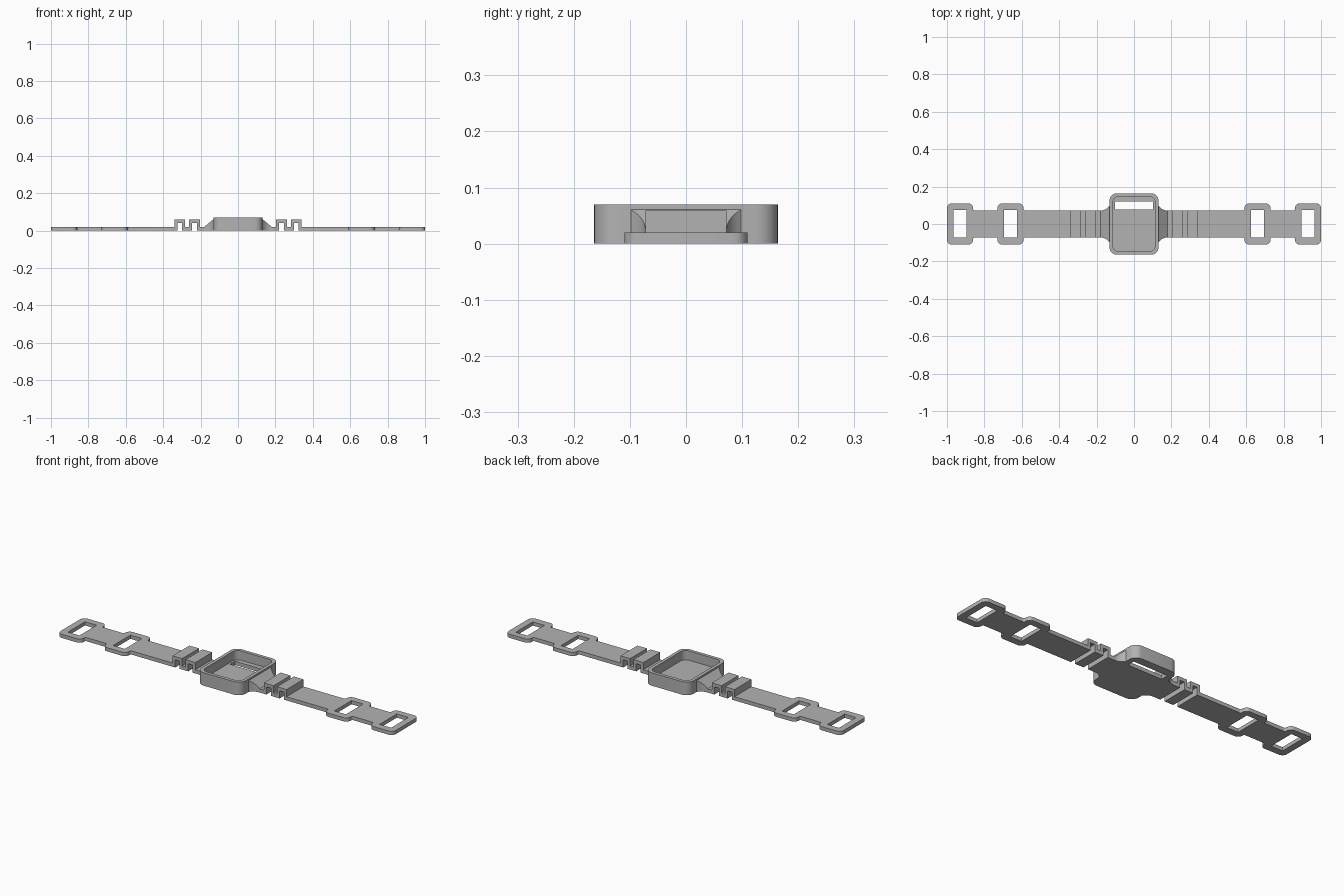
import bpy, bmesh, math
from mathutils import Vector, Matrix

if "Cube" in bpy.data.objects:
    bpy.data.objects.remove(bpy.data.objects["Cube"], do_unlink=True)

grey = bpy.data.materials.new("plain grey")
grey.use_nodes = True
colour = (0.45, 0.45, 0.45, 1)
grey.diffuse_color = colour
grey.node_tree.nodes["Principled BSDF"].inputs["Base Color"].default_value = colour

STRAP_W, STRAP_H = 0.072, 0.02
CASE_X, CASE_Y, CASE_H, WALL = 0.131, 0.164, 0.07, 0.018


def finish(name, bm):
    bmesh.ops.recalc_face_normals(bm, faces=bm.faces)
    mesh = bpy.data.meshes.new(name)
    bm.to_mesh(mesh)
    bm.free()
    mesh.materials.append(grey)
    obj = bpy.data.objects.new(name, mesh)
    bpy.context.collection.objects.link(obj)
    bpy.ops.object.select_all(action="DESELECT")
    obj.select_set(True)
    bpy.context.view_layer.objects.active = obj
    bpy.ops.object.shade_smooth_by_angle(angle=math.radians(30))
    return obj


def rounded(corners, steps=6):
    """Closed outline from (x, y, radius) corners, each rounded by an arc."""
    out = []
    for i, (x, y, r) in enumerate(corners):
        p = Vector((x, y))
        a = (Vector(corners[i - 1][:2]) - p).normalized()
        b = (Vector(corners[(i + 1) % len(corners)][:2]) - p).normalized()
        if r == 0:
            out.append(p)
            continue
        centre = p + (a + b) * r
        for k in range(steps + 1):
            t = k / steps * math.pi / 2
            out.append(centre - b * r * math.cos(t) - a * r * math.sin(t))
    return out


def rect(x0, x1, y0, y1, r=0):
    return rounded([(x0, y0, r), (x1, y0, r), (x1, y1, r), (x0, y1, r)])


def plate(name, loops, z0, z1, matrix=Matrix()):
    """Extrude an outline, with further loops as holes, from z0 to z1."""
    bm = bmesh.new()
    edges = []
    for loop in loops:
        vs = [bm.verts.new((p[0], p[1], z0)) for p in loop]
        edges += [bm.edges.new((v, vs[i - 1])) for i, v in enumerate(vs)]
    bmesh.ops.triangle_fill(bm, edges=edges, use_beauty=True)
    ext = bmesh.ops.extrude_face_region(bm, geom=bm.faces[:], use_keep_orig=True)
    top = [g for g in ext["geom"] if isinstance(g, bmesh.types.BMVert)]
    bmesh.ops.translate(bm, verts=top, vec=(0, 0, z1 - z0))
    bmesh.ops.transform(bm, matrix=matrix, verts=bm.verts)
    return finish(name, bm)


# Case: rounded wall around a slotted floor
outer = rect(-CASE_X, CASE_X, -CASE_Y, CASE_Y, 0.04)
inner = rect(WALL - CASE_X, CASE_X - WALL, WALL - CASE_Y, CASE_Y - WALL, 0.03)
plate("case_wall", [outer, inner], 0, CASE_H)
plate("case_floor", [inner, rect(-0.102, 0.102, 0.078, 0.12)], 0, 0.02)

# Strap outline: narrow band with two wide buckle pads
pads = [(0.59, 0.73), (0.86, 1.0)]
PAD_W, CONVEX, CONCAVE = 0.11, 0.026, 0.008
upper = [(0.34, STRAP_W, 0)]
for x0, x1 in pads:
    upper += [(x0, STRAP_W, CONCAVE), (x0, PAD_W, CONVEX), (x1, PAD_W, CONVEX)]
    if x1 < 1:
        upper.append((x1, STRAP_W, CONCAVE))
strap = rounded(upper + [(x, -y, r) for x, y, r in reversed(upper)])
holes = [rect(x0 + 0.035, x1 - 0.036, -STRAP_W, 0.074) for x0, x1 in pads]

# Folded section: profile in x and z with two hollow ribs
ribs = [(0.204, 0.263), (0.283, 0.34)]
LEG, RIB_TOP = 0.016, 0.059
top_line, under = [(0.18, STRAP_H)], [(0.18, 0)]
for x0, x1 in ribs:
    base = STRAP_H
    top_line += [(x0, base), (x0, RIB_TOP), (x1, RIB_TOP), (x1, base)]
    under += [(x0 + LEG, 0), (x0 + LEG, RIB_TOP - 0.018),
              (x1 - LEG, RIB_TOP - 0.018), (x1 - LEG, 0)]
under.append((0.34, 0))
profile = top_line + under[::-1]

for side, s in (("left", 1), ("right", -1)):
    flip = Matrix.Diagonal((s, 1, 1, 1))
    plate(side + "_strap", [strap] + holes, 0, STRAP_H, flip)
    upright = Matrix.Rotation(math.pi / 2, 4, "X")
    plate(side + "_folds", [profile], -STRAP_W, STRAP_W, flip @ upright)

    # Flared ramp joining the strap to the case
    bm = bmesh.new()
    rings = []
    steps = 8
    for k in range(steps + 1):
        t = k / steps
        x = 0.18 - 0.052 * t
        w = STRAP_W + 0.03 * t ** 2.5
        z = STRAP_H + 0.043 * t
        rings.append([bm.verts.new((s * x, y, h)) for y, h in
                      ((-w, 0), (w, 0), (w, z), (-w, z))])
    for a, b in zip(rings, rings[1:]):
        for i in range(4):
            bm.faces.new((a[i - 1], a[i], b[i], b[i - 1]))
    bm.faces.new(rings[0])
    bm.faces.new(rings[-1])
    finish(side + "_ramp", bm)
